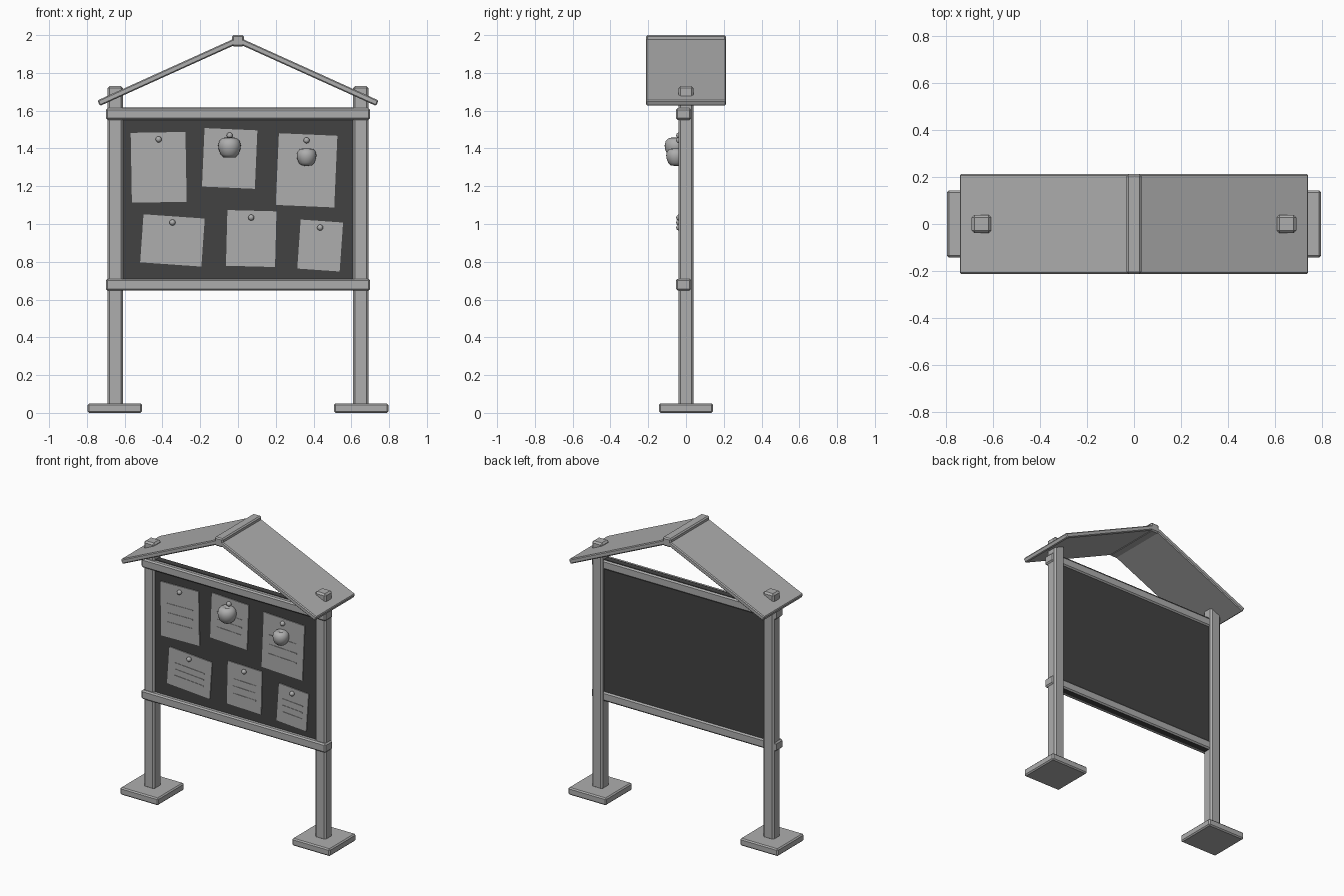
import bpy, bmesh, math
from mathutils import Matrix

cube = bpy.data.objects.get("Cube")
if cube:
    bpy.data.objects.remove(cube)


def material(name, value):
    mat = bpy.data.materials.new(name)
    mat.use_nodes = True
    colour = (value, value, value, 1)
    mat.diffuse_color = colour
    mat.node_tree.nodes["Principled BSDF"].inputs["Base Color"].default_value = colour
    return mat


LIGHT = material("light grey", 0.42)
DARK = material("dark grey", 0.055)


def add_object(name, bm, mat):
    bmesh.ops.recalc_face_normals(bm, faces=bm.faces)
    mesh = bpy.data.meshes.new(name)
    bm.to_mesh(mesh)
    bm.free()
    mesh.materials.append(mat)
    obj = bpy.data.objects.new(name, mesh)
    bpy.context.collection.objects.link(obj)
    return obj


def box(name, centre, size, bevel=0.0, turn=0.0, mat=LIGHT):
    """Box with chamfered edges, turned about the y axis."""
    bm = bmesh.new()
    bmesh.ops.create_cube(bm, size=1)
    bmesh.ops.scale(bm, vec=size, verts=bm.verts)
    if bevel:
        bmesh.ops.bevel(bm, geom=bm.edges[:], offset=bevel, segments=1,
                        affect='EDGES')
    obj = add_object(name, bm, mat)
    obj.matrix_world = Matrix.Translation(centre) @ Matrix.Rotation(turn, 4, 'Y')
    return obj


def smooth(obj):
    for face in obj.data.polygons:
        face.use_smooth = True


def ball(name, centre, radius):
    bm = bmesh.new()
    bmesh.ops.create_uvsphere(bm, u_segments=16, v_segments=10, radius=radius)
    obj = add_object(name, bm, LIGHT)
    obj.location = centre
    smooth(obj)


def apple(name, centre, radius):
    """Lathed apple with dimples at both ends."""
    profile = [(0, -0.76), (0.22, -0.86), (0.5, -0.84), (0.78, -0.58), (0.95, -0.15),
               (1, 0.2), (0.92, 0.58), (0.68, 0.84), (0.4, 0.9), (0.18, 0.8), (0, 0.64)]
    bm = bmesh.new()
    verts = [bm.verts.new((r * radius, 0, z * radius)) for r, z in profile]
    edges = [bm.edges.new(pair) for pair in zip(verts, verts[1:])]
    bmesh.ops.spin(bm, geom=verts + edges, cent=(0, 0, 0), axis=(0, 0, 1),
                   angle=2 * math.pi, steps=24)
    bmesh.ops.remove_doubles(bm, verts=bm.verts, dist=0.0005)
    obj = add_object(name, bm, LIGHT)
    obj.location = centre
    smooth(obj)


# Feet, posts and sloping roof panels on both sides
SLOPE = math.atan(0.452)
ROOF_LENGTH, ROOF_THICK = 0.81, 0.032
for side, sign in (("left", 1), ("right", -1)):
    box(f"{side}_foot", (sign * 0.652, 0, 0.025), (0.288, 0.286, 0.05), 0.008)
    box(f"{side}_post", (sign * 0.65, 0, 0.885), (0.082, 0.078, 1.69), 0.011)
    along = ROOF_LENGTH / 2
    x = along * math.cos(SLOPE) - ROOF_THICK / 2 * math.sin(SLOPE) + 0.006
    z = 1.973 - x * math.tan(SLOPE)
    box(f"{side}_roof_panel", (sign * x, 0, z), (ROOF_LENGTH, 0.424, ROOF_THICK),
        0.006, sign * SLOPE)

box("roof_ridge", (0, 0, 1.97), (0.064, 0.424, 0.06), 0.008)

# Board held between two rails
box("notice_board", (0, -0.003, 1.132), (1.22, 0.042, 0.97), mat=DARK)
for name, z in (("bottom_rail", 0.679), ("top_rail", 1.582)):
    box(name, (0, -0.013, z), (1.4, 0.08, 0.062), 0.009)

# Pinned notices: centre x, centre z, width, height, tilt in degrees, pin z
NOTICES = [
    (-0.42, 1.30, 0.29, 0.37, -1, 1.448),
    (-0.044, 1.347, 0.28, 0.31, 2.5, 1.469),
    (0.363, 1.284, 0.31, 0.38, 2.5, 1.443),
    (-0.347, 0.913, 0.325, 0.255, 4, 1.008),
    (0.07, 0.923, 0.26, 0.295, 1.5, 1.034),
    (0.435, 0.886, 0.225, 0.26, 4, 0.981),
]
for i, (x, z, w, h, tilt, pin_z) in enumerate(NOTICES, 1):
    turn = math.radians(tilt)
    box(f"notice_{i}", (x, -0.027, z), (w, 0.006, h), turn=turn)
    for row in range(3):
        drop = h * (0.12 - 0.17 * row)
        box(f"notice_{i}_line_{row + 1}",
            (x + drop * math.sin(turn), -0.031, z + drop * math.cos(turn)),
            (w * 0.68, 0.004, 0.007), turn=turn)
    ball(f"pin_{i}", (x, -0.036, pin_z), 0.016)

# Apple ornaments on two notices
apple("large_apple", (-0.045, -0.053, 1.403), 0.06)
apple("small_apple", (0.363, -0.053, 1.353), 0.052)
